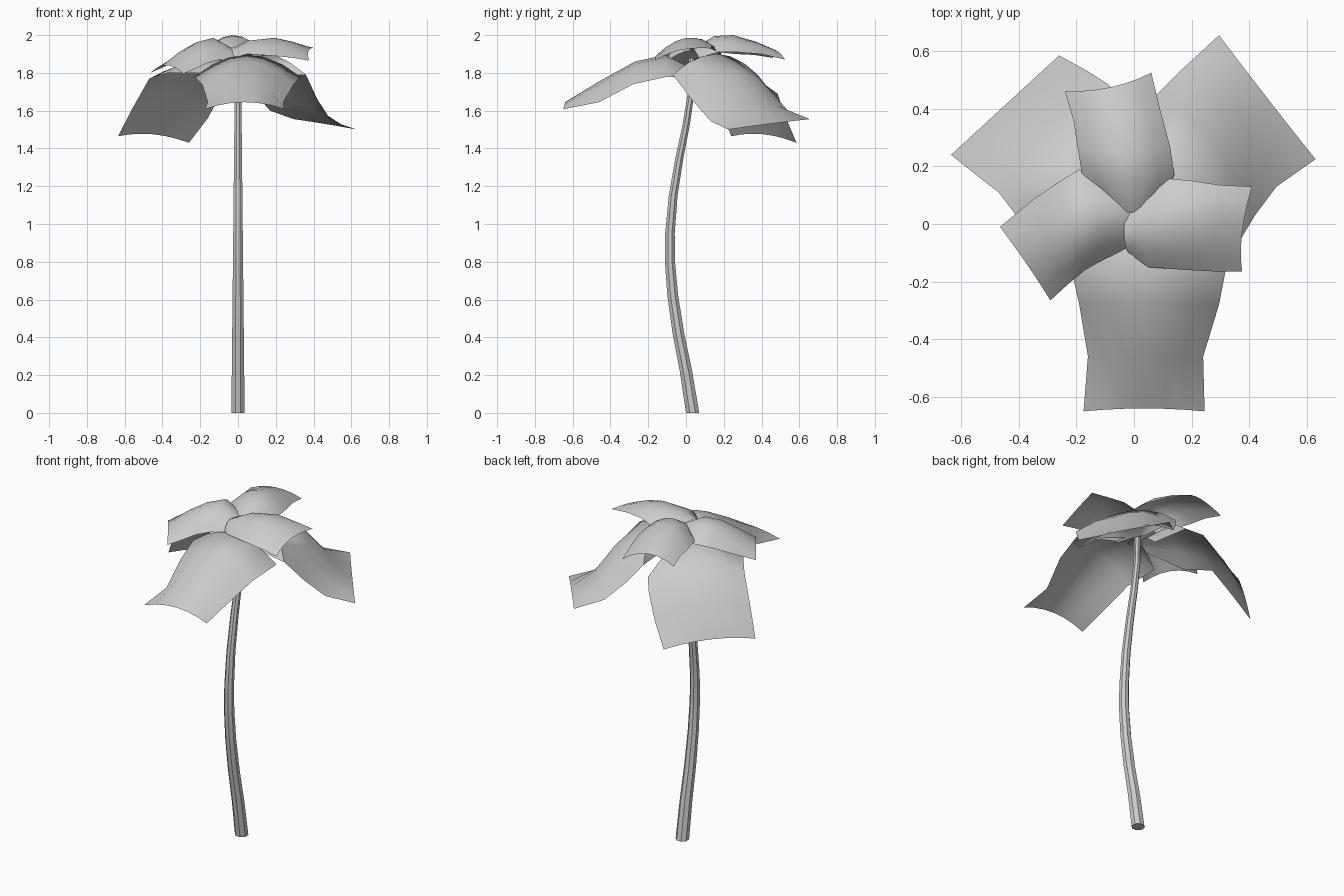
import bpy, bmesh, math
from mathutils import Vector

grey = bpy.data.materials.new("plain_grey")
grey.diffuse_color = (0.6, 0.6, 0.6, 1)


def finish(name, bm, angle):
    me = bpy.data.meshes.new(name)
    bm.normal_update()
    bm.to_mesh(me)
    bm.free()
    me.materials.append(grey)
    ob = bpy.data.objects.new(name, me)
    bpy.context.collection.objects.link(ob)
    bpy.ops.object.select_all(action='DESELECT')
    ob.select_set(True)
    bpy.context.view_layer.objects.active = ob
    bpy.ops.object.shade_smooth_by_angle(angle=math.radians(angle))


def leaf(name, rows, across=6):
    """Arched sheet: each row is (left edge, ridge, right edge), root to tip."""
    bm = bmesh.new()
    grid = []
    for a, m, b in rows:
        a, m, b = Vector(a), Vector(m), Vector(b)
        line = []
        for i in range(across + 1):
            t = i / across
            p = a * (2 * (t - .5) * (t - 1)) + m * (4 * t * (1 - t)) + b * (2 * t * (t - .5))
            line.append(bm.verts.new(p))
        grid.append(line)
    for r0, r1 in zip(grid, grid[1:]):
        for i in range(across):
            bm.faces.new((r0[i], r0[i + 1], r1[i + 1], r1[i]))
    finish(name, bm, 60)


# trunk: bent, tapering eight-sided stem
path = [(.035, 0), (.0, .22), (-.04, .42), (-.07, .62), (-.085, .8), (-.085, .95),
        (-.068, 1.15), (-.035, 1.35), (0, 1.52), (.025, 1.68), (.03, 1.88)]
bm = bmesh.new()
rings = []
for y, z in path:
    r = .038 - .021 * z / 1.88
    rings.append([bm.verts.new((r * math.cos((k + .5) * math.pi / 4),
                                y + r * math.sin((k + .5) * math.pi / 4), z)) for k in range(8)])
for r0, r1 in zip(rings, rings[1:]):
    for k in range(8):
        n = (k + 1) % 8
        bm.faces.new((r0[k], r0[n], r1[n], r1[k]))
bm.faces.new(rings[0][::-1])
bm.faces.new(rings[-1])
finish("trunk", bm, 30)

# lower tier: three large drooping leaves
leaf("front_leaf", [
    ((-.08, .02, 1.77), (.03, .02, 1.83), (.14, .02, 1.77)),
    ((-.23, -.10, 1.78), (.05, -.11, 1.895), (.33, -.10, 1.78)),
    ((-.19, -.28, 1.74), (.05, -.27, 1.86), (.295, -.28, 1.74)),
    ((-.16, -.46, 1.645), (.04, -.46, 1.755), (.24, -.46, 1.645)),
    ((-.175, -.65, 1.608), (.035, -.64, 1.645), (.245, -.65, 1.608))])
leaf("back_left_leaf", [
    ((-.06, .11, 1.80), (-.02, .05, 1.83), (-.08, -.01, 1.80)),
    ((-.03, .41, 1.74), (-.13, .14, 1.89), (-.37, -.02, 1.80)),
    ((-.09, .485, 1.69), (-.26, .25, 1.82), (-.47, .11, 1.77)),
    ((-.16, .53, 1.56), (-.37, .35, 1.66), (-.56, .18, 1.61)),
    ((-.26, .585, 1.43), (-.45, .41, 1.475), (-.635, .24, 1.465))])
leaf("back_right_leaf", [
    ((.10, -.01, 1.79), (.02, .05, 1.83), (.03, .12, 1.80)),
    ((.36, -.07, 1.79), (.15, .16, 1.90), (.02, .38, 1.79)),
    ((.42, .03, 1.66), (.27, .28, 1.79), (.08, .45, 1.70)),
    ((.495, .13, 1.545), (.36, .37, 1.63), (.17, .54, 1.60)),
    ((.63, .225, 1.50), (.46, .44, 1.53), (.295, .655, 1.555))])

# upper tier: three smaller leaves
leaf("right_leaf", [
    ((-.02, -.10, 1.88), (-.035, -.03, 1.93), (-.02, .06, 1.90)),
    ((.05, -.15, 1.90), (.05, 0, 1.97), (.10, .16, 1.91)),
    ((.19, -.16, 1.89), (.19, 0, 1.985), (.20, .15, 1.94)),
    ((.29, -.165, 1.88), (.29, -.01, 1.96), (.30, .135, 1.94)),
    ((.375, -.165, 1.865), (.375, -.03, 1.92), (.41, .13, 1.93))])
leaf("back_leaf", [
    ((.09, .07, 1.88), (-.01, .04, 1.93), (-.10, .08, 1.88)),
    ((.14, .17, 1.91), (-.02, .15, 1.995), (-.18, .17, 1.91)),
    ((.125, .27, 1.91), (-.03, .25, 2.0), (-.195, .26, 1.90)),
    ((.09, .40, 1.90), (-.05, .37, 1.965), (-.21, .36, 1.895)),
    ((.06, .525, 1.87), (-.08, .475, 1.92), (-.24, .46, 1.88))])
leaf("left_leaf", [
    ((-.06, .13, 1.89), (-.01, .03, 1.92), (-.03, -.09, 1.87)),
    ((-.19, .19, 1.90), (-.13, .03, 1.985), (-.10, -.12, 1.87)),
    ((-.27, .14, 1.88), (-.21, -.02, 1.965), (-.17, -.16, 1.85)),
    ((-.35, .085, 1.85), (-.29, -.07, 1.915), (-.23, -.21, 1.82)),
    ((-.465, -.01, 1.80), (-.375, -.135, 1.84), (-.29, -.265, 1.795))])
